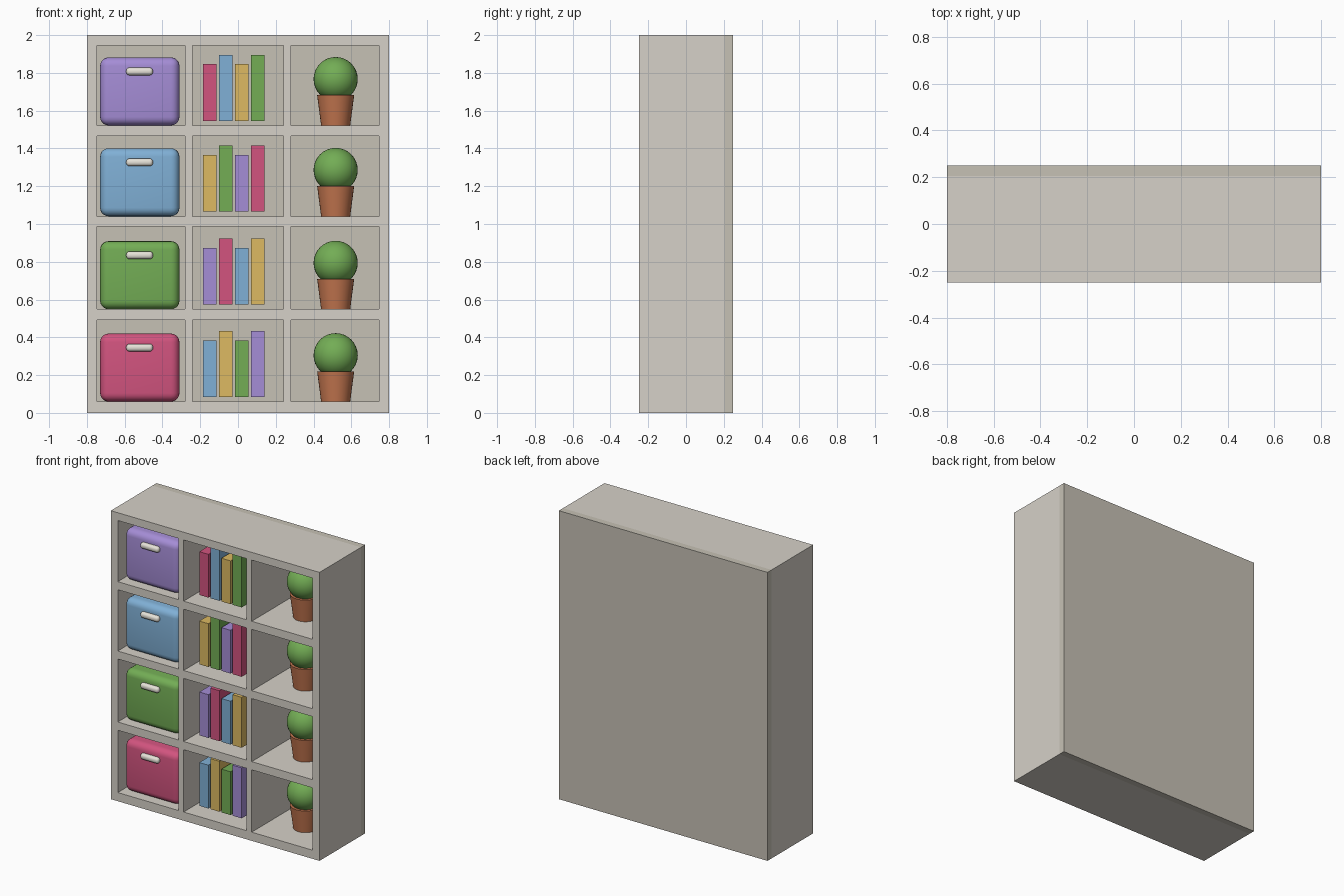
import bpy
from math import radians

if "Cube" in bpy.data.objects:
    bpy.data.objects.remove(bpy.data.objects["Cube"])


def srgb(h):
    c = [int(h[i:i + 2], 16) / 255 for i in (0, 2, 4)]
    return [x / 12.92 if x <= 0.04045 else ((x + 0.055) / 1.055) ** 2.4 for x in c] + [1]


COLOURS = {"frame": "D6D1C8", "back": "C6C1B5", "purple": "A58DD6", "blue": "80B0D6",
           "green": "73AD55", "pink": "D2547F", "yellow": "DDBA62",
           "terracotta": "C4764F", "handle": "E6E2D8"}
MATS = {}
for key, code in COLOURS.items():
    MATS[key] = bpy.data.materials.new(key)
    MATS[key].diffuse_color = srgb(code)


def finish(name, colour, smooth=False):
    ob = bpy.context.object
    ob.name = name
    ob.data.materials.append(MATS[colour])
    if smooth:
        bpy.ops.object.shade_smooth_by_angle(angle=radians(40))
    return ob


def box(name, x, y, z, colour, bevel=0):
    """Box from (min, max) pairs, optionally with rounded edges."""
    bpy.ops.mesh.primitive_cube_add(size=1, location=[sum(p) / 2 for p in (x, y, z)])
    ob = bpy.context.object
    ob.scale = [p[1] - p[0] for p in (x, y, z)]
    bpy.ops.object.transform_apply(location=False, rotation=False, scale=True)
    if bevel:
        mod = ob.modifiers.new("round", 'BEVEL')
        mod.width, mod.segments = bevel, 5
        bpy.ops.object.modifier_apply(modifier="round")
    return finish(name, colour, bevel > 0)


# Case: back panel, sides, horizontal boards
DEPTH = (-0.25, 0.205)
box("back_panel", (-0.8, 0.8), (0.205, 0.25), (0, 2), "back")
box("left_side", (-0.8, -0.747), DEPTH, (0, 2), "frame")
box("right_side", (0.747, 0.8), DEPTH, (0, 2), "frame")
boards = [(0, 0.06), (0.492, 0.549), (0.986, 1.041), (1.466, 1.522), (1.946, 2)]
for i, z in enumerate(boards):
    box(f"shelf_board_{i}", (-0.747, 0.747), DEPTH, z, "frame")

# Contents of each row, bottom to top: drawer colour, book colours
rows = [("pink", ("blue", "yellow", "green", "purple")),
        ("green", ("purple", "pink", "blue", "yellow")),
        ("blue", ("yellow", "green", "purple", "pink")),
        ("purple", ("pink", "blue", "yellow", "green"))]
for r, (drawer, books) in enumerate(rows):
    floor, ceiling = boards[r][1], boards[r + 1][0]

    # Dividers between the three bays
    for side, x in (("left", (-0.28, -0.242)), ("right", (0.242, 0.28))):
        box(f"{side}_divider_{r}", x, DEPTH, (floor, ceiling), "frame")

    # Rounded storage bin with handle
    box(f"bin_{r}", (-0.73, -0.31), (-0.21, 0.19), (floor, floor + 0.36), drawer, 0.045)
    box(f"bin_handle_{r}", (-0.592, -0.45), (-0.235, -0.195),
        (floor + 0.265, floor + 0.306), "handle", 0.018)

    # Books, alternating short and tall
    for b, colour in enumerate(books):
        x = -0.15 + 0.085 * b
        z = floor + 0.024
        box(f"book_{r}_{b}", (x - 0.035, x + 0.035), (-0.16, 0.16),
            (z, z + (0.35 if b % 2 else 0.3)), colour)

    # Potted round plant
    bpy.ops.mesh.primitive_cone_add(vertices=32, radius1=0.077, radius2=0.098, depth=0.16,
                                    location=(0.517, 0, floor + 0.08))
    finish(f"pot_{r}", "terracotta", True)
    bpy.ops.mesh.primitive_uv_sphere_add(segments=32, ring_count=16, radius=0.117,
                                         location=(0.517, 0, floor + 0.245))
    finish(f"plant_{r}", "green", True)

for m in bpy.data.materials:
    if m.users and not m.is_grease_pencil:
        m.use_nodes = True
        m.node_tree.nodes["Principled BSDF"].inputs["Base Color"].default_value = m.diffuse_color
